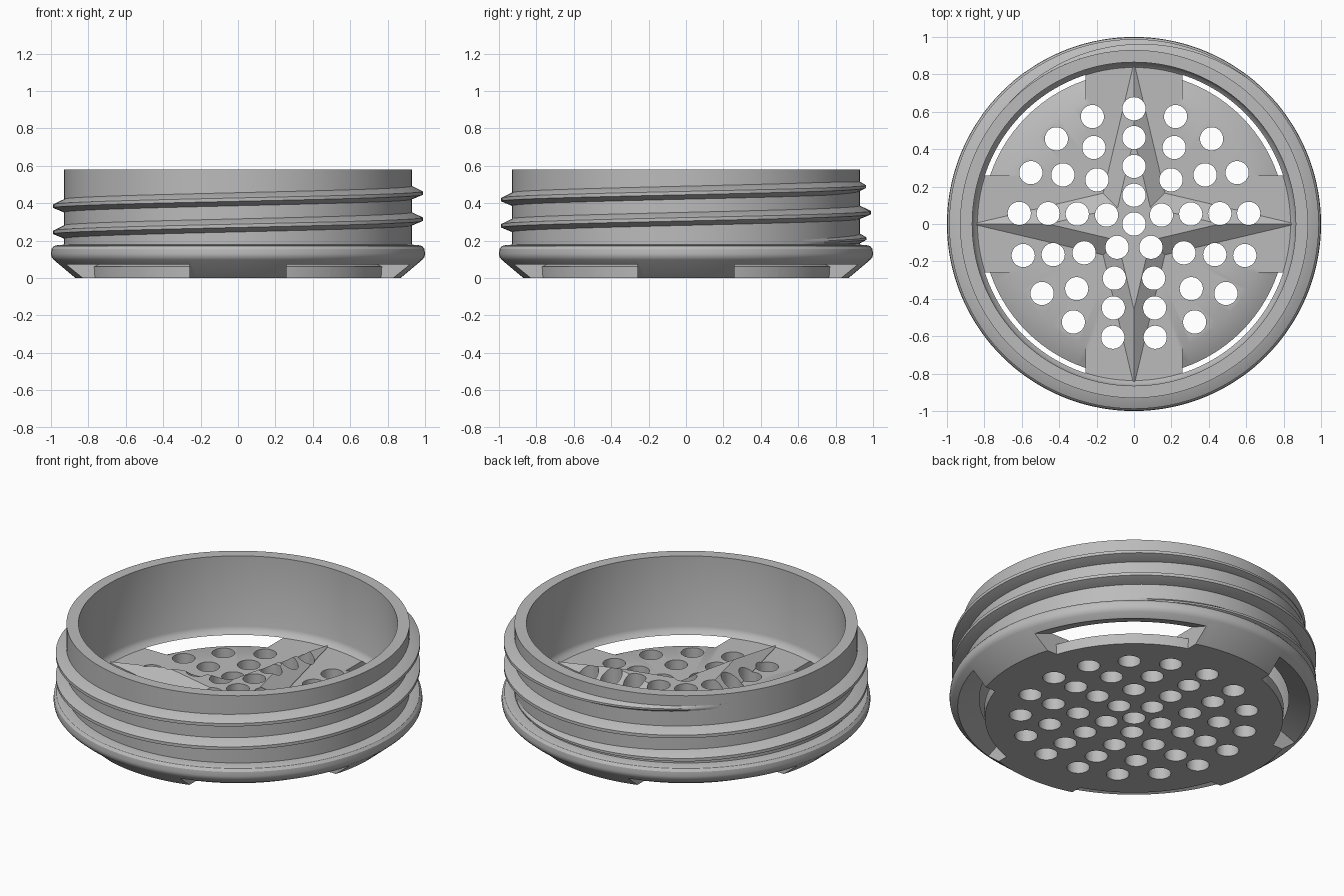
import bpy, bmesh
from math import sin, cos, pi, radians

if "Cube" in bpy.data.objects:
    bpy.data.objects.remove(bpy.data.objects["Cube"])

grey = bpy.data.materials.new("plain_grey")
grey.use_nodes = True
grey.diffuse_color = (0.5, 0.5, 0.5, 1)
grey.node_tree.nodes["Principled BSDF"].inputs["Base Color"].default_value = (0.5, 0.5, 0.5, 1)


def make(name, bm):
    bmesh.ops.recalc_face_normals(bm, faces=bm.faces)
    me = bpy.data.meshes.new(name)
    bm.to_mesh(me)
    bm.free()
    me.materials.append(grey)
    ob = bpy.data.objects.new(name, me)
    bpy.context.collection.objects.link(ob)
    return ob


def select(ob):
    bpy.ops.object.select_all(action='DESELECT')
    bpy.context.view_layer.objects.active = ob
    ob.select_set(True)


def boolean(ob, cutter, op='DIFFERENCE'):
    mod = ob.modifiers.new("cut", 'BOOLEAN')
    mod.operation, mod.solver, mod.object = op, 'EXACT', cutter
    select(ob)
    bpy.ops.object.modifier_apply(modifier=mod.name)


def lathe(name, profile, steps=144):
    """Spin a closed (radius, z) profile around the z axis."""
    bm = bmesh.new()
    rings = []
    for i in range(steps):
        a = 2 * pi * i / steps
        rings.append([bm.verts.new((r * cos(a), r * sin(a), z)) for r, z in profile])
    n = len(profile)
    for i in range(steps):
        p, q = rings[i], rings[(i + 1) % steps]
        for j in range(n):
            k = (j + 1) % n
            if profile[j][0] or profile[k][0]:
                bm.faces.new((p[j], q[j], q[k], p[k]))
    bmesh.ops.remove_doubles(bm, verts=bm.verts, dist=1e-5)
    bmesh.ops.dissolve_degenerate(bm, edges=bm.edges, dist=1e-5)
    return make(name, bm)


# Cup body: perforated floor, chamfered flange and neck
FLOOR, WALL = 0.118, 0.93
body = lathe("cup_body", [
    (0, 0), (0.87, 0), (0.985, 0.097), (0.997, 0.112), (1, 0.13), (0.997, 0.155),
    (0.985, 0.17), (0.965, 0.176), (WALL, 0.178), (WALL, 0.58), (0.865, 0.58),
    (0.865, 0.16), (0.857, 0.137), (0.837, FLOOR), (0, FLOOR)])

# Four sloping windows between the cross arms
window = lathe("window_cutter", [
    (0.7, FLOOR), (0.812, 0.06), (0.805, -0.05), (1.1, -0.05), (1.1, 0.015),
    (0.837, 0.12), (0.837, 0.13), (0.7, 0.13)])
bm = bmesh.new()
for sx in (-1, 1):
    for sy in (-1, 1):
        new = bmesh.ops.create_cube(bm, size=1)["verts"]
        bmesh.ops.translate(bm, verts=new, vec=(sx * 0.76, sy * 0.76, 0))
quadrants = make("quadrant_helper", bm)
boolean(window, quadrants, 'INTERSECT')
boolean(body, window)

# Four-pointed star with a flat top on the floor
bm = bmesh.new()
layers = []
for z, s in ((0.06, 1.0), (FLOOR + 0.003, 1.0), (0.19, 0.53)):
    ring = []
    for i in range(8):
        r = s * (0.165 * 2 ** 0.5 if i % 2 else 0.865)
        ring.append(bm.verts.new((r * cos(i * pi / 4), r * sin(i * pi / 4), z)))
    layers.append(ring)
bm.faces.new(layers[0][::-1])
bm.faces.new(layers[-1])
for low, high in zip(layers, layers[1:]):
    for i in range(8):
        k = (i + 1) % 8
        bm.faces.new((low[i], low[k], high[k], high[i]))
star = make("floor_star", bm)

# Concentric rings of round holes through floor and star
bm = bmesh.new()
for ring in range(5):
    count = 1 + 4 * ring
    for i in range(count):
        a = pi / 2 + 2 * pi * i / count
        new = bmesh.ops.create_cone(bm, cap_ends=True, segments=32, radius1=0.062,
                                    radius2=0.062, depth=1)["verts"]
        bmesh.ops.translate(bm, verts=new, vec=(0.154 * ring * cos(a), 0.154 * ring * sin(a), 0))
holes = make("hole_cutter", bm)
boolean(body, holes)
boolean(star, holes)

# Helical thread, fading into the neck at both ends
START, END, FADE, PITCH = 36, 862, 90, 0.14
bm = bmesh.new()
sections = []
for deg in range(START, END + 1, 2):
    a = radians(deg)
    f = min(1, (deg - START) / FADE, (END - deg) / FADE)
    z = 0.21 + PITCH * (deg - 90) / 360
    tip = WALL - 0.004 + 0.062 * f
    w = 0.3 + 0.7 * f
    sections.append([bm.verts.new((r * cos(a), r * sin(a), z + dz * w)) for r, dz in (
        (WALL - 0.015, -0.036), (WALL, -0.034), (tip, -0.01), (tip, 0.008),
        (WALL, 0.036), (WALL - 0.015, 0.038))])
for p, q in zip(sections, sections[1:]):
    for j in range(6):
        k = (j + 1) % 6
        bm.faces.new((p[j], q[j], q[k], p[k]))
bm.faces.new(sections[0])
bm.faces.new(sections[-1])
thread = make("neck_thread", bm)

for helper in (window, quadrants, holes):
    bpy.data.objects.remove(helper)
for ob in (body, star, thread):
    select(ob)
    bpy.ops.object.shade_smooth_by_angle(angle=radians(30))
